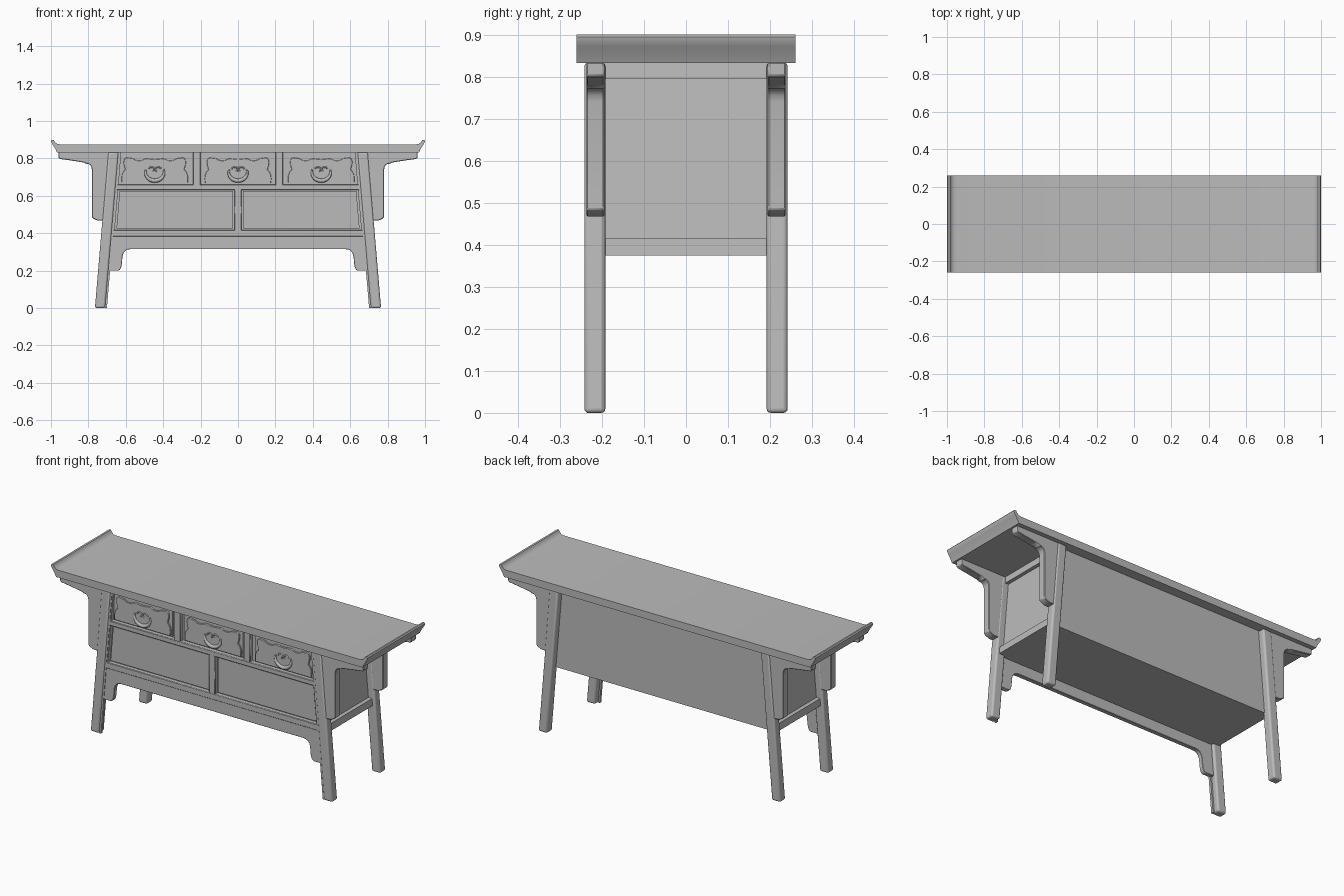
import bpy, bmesh, math

if "Cube" in bpy.data.objects:
    bpy.data.objects.remove(bpy.data.objects["Cube"])

wood = bpy.data.materials.new("grey_wood")
wood.diffuse_color = (0.5, 0.5, 0.5, 1)
wood.use_nodes = True
wood.node_tree.nodes["Principled BSDF"].inputs["Base Color"].default_value = wood.diffuse_color


def prism(name, pts, y0, y1, bevel=0.0, segs=2):
    """Extrude an x-z outline from y0 to y1."""
    bm = bmesh.new()
    face = bm.faces.new([bm.verts.new((x, y0, z)) for x, z in pts])
    ext = bmesh.ops.extrude_face_region(bm, geom=[face])
    for v in ext["geom"]:
        if isinstance(v, bmesh.types.BMVert):
            v.co.y = y1
    bmesh.ops.recalc_face_normals(bm, faces=bm.faces)
    me = bpy.data.meshes.new(name)
    bm.to_mesh(me)
    bm.free()
    me.materials.append(wood)
    ob = bpy.data.objects.new(name, me)
    bpy.context.collection.objects.link(ob)
    if bevel:
        m = ob.modifiers.new("bevel", "BEVEL")
        m.width, m.segments, m.limit_method = bevel, segs, "ANGLE"
    bpy.ops.object.select_all(action="DESELECT")
    ob.select_set(True)
    bpy.context.view_layer.objects.active = ob
    bpy.ops.object.shade_smooth_by_angle(angle=math.radians(35))
    return ob


def flip(pts, s):
    return [(s * x, z) for x, z in pts]


def lean(x0, z):
    """Splay of the legs: x moves inward with height."""
    return x0 - 0.085 * z


def leaning(x0, x1, z0, z1):
    return [(lean(x0, z0), z0), (lean(x1, z0), z0), (lean(x1, z1), z1), (lean(x0, z1), z1)]


def curve(p0, p1, p2, n=6):
    return [tuple((1 - t) ** 2 * a + 2 * t * (1 - t) * b + t * t * c
                  for a, b, c in zip(p0, p1, p2)) for t in [i / n for i in range(n + 1)]]


def tube(name, pts, r, y):
    """Small round moulding following an x-z path."""
    cu = bpy.data.curves.new(name, "CURVE")
    cu.dimensions, cu.bevel_depth, cu.bevel_resolution, cu.use_fill_caps = "3D", 1.0, 2, True
    sp = cu.splines.new("POLY")
    sp.points.add(len(pts) - 1)
    for p, (x, z, k) in zip(sp.points, pts):
        p.co, p.radius = (x, y, z, 1), r * k
    cu.materials.append(wood)
    ob = bpy.data.objects.new(name, cu)
    bpy.context.collection.objects.link(ob)


# Top board with upturned ends
end = [(0.968, 0.833), (0.976, 0.85), (0.99, 0.872), (0.998, 0.885), (1.0, 0.894),
       (0.995, 0.9), (0.985, 0.899), (0.979, 0.888), (0.968, 0.878), (0.95, 0.875)]
prism("table_top", end + flip(end[::-1], -1), -0.26, 0.26)

# Carcass: leaning box behind the front frame
prism("cabinet_body", [(-lean(0.725, 0.375), 0.375), (lean(0.725, 0.375), 0.375),
                       (lean(0.725, 0.833), 0.833), (-lean(0.725, 0.833), 0.833)], -0.212, 0.205)

# Bracket outline on the outer side of each leg
bracket = ([(0.66, 0.834), (0.96, 0.834), (0.96, 0.803)]
           + curve((0.95, 0.797), (0.86, 0.785), (0.82, 0.777), 4)
           + curve((0.815, 0.772), (0.784, 0.775), (0.781, 0.74), 4)
           + [(0.781, 0.50)] + curve((0.781, 0.485), (0.768, 0.472), (0.745, 0.467), 4)
           + [(0.70, 0.467)])

for s in (-1, 1):
    side = "left" if s < 0 else "right"
    for f in (-1, 1):
        end_name = ("front_" if f < 0 else "back_") + side
        prism("leg_" + end_name, flip(leaning(0.71, 0.765, 0, 0.834), s),
              f * 0.192, f * 0.242, 0.01, 3)
        prism("bracket_" + end_name, flip(bracket, s), f * 0.194, f * 0.237, 0.003, 1)
    # Side rails between the legs
    prism("side_bottom_rail_" + side, flip(leaning(0.70, 0.748, 0.375, 0.415), s), -0.195, 0.195)
    prism("side_top_rail_" + side, flip(leaning(0.70, 0.745, 0.795, 0.834), s), -0.195, 0.195)
    # Bead along the inner edge of each front leg
    prism("front_leg_bead_" + side, flip(leaning(0.701, 0.712, 0, 0.834), s), -0.236, -0.222)

# Front frame rails and dividers
for name, z0, z1 in (("middle_rail", 0.632, 0.66), ("bottom_rail", 0.383, 0.418)):
    w0, w1 = lean(0.715, z0), lean(0.715, z1)
    prism(name, [(-w0, z0), (w0, z0), (w1, z1), (-w1, z1)], -0.236, -0.205, 0.003, 1)
for s in (-1, 1):
    prism("drawer_divider", flip([(0.2, 0.65), (0.24, 0.65), (0.24, 0.834), (0.2, 0.834)], s),
          -0.235, -0.205, 0.003, 1)
    prism("front_stile", flip(leaning(0.695, 0.715, 0.38, 0.834), s), -0.233, -0.205)
prism("door_divider", [(-0.02, 0.41), (0.02, 0.41), (0.02, 0.64), (-0.02, 0.64)],
      -0.235, -0.205, 0.003, 1)

# Door panels set back inside the frame
for s in (-1, 1):
    prism("door_panel", flip([(0.028, 0.426), (lean(0.686, 0.426), 0.426),
                              (lean(0.686, 0.625), 0.625), (0.028, 0.625)], s), -0.222, -0.205)

# Apron under the cabinet with drop ends
half = ([(0.0, 0.385), (lean(0.715, 0.385), 0.385), (lean(0.715, 0.2), 0.2), (0.64, 0.2)]
        + curve((0.632, 0.205), (0.622, 0.215), (0.62, 0.25), 4)
        + curve((0.617, 0.28), (0.61, 0.315), (0.575, 0.315), 4))
prism("apron", half + flip(half[:0:-1], -1), -0.233, -0.208, 0.002, 1)

# Carved drawer plates with scalloped top and curled pulls
for i, cx in enumerate((-0.445, 0, 0.445)):
    prism("drawer_front", [(cx - 0.185, 0.666), (cx + 0.185, 0.666),
                           (cx + 0.185, 0.83), (cx - 0.185, 0.83)], -0.219, -0.205)
    arc = [(0.0, 0.795), (0.05, 0.80)] + curve((0.07, 0.79), (0.1, 0.785), (0.115, 0.80), 4)
    arc += curve((0.15, 0.805), (0.172, 0.80), (0.165, 0.765), 4)
    arc += curve((0.158, 0.74), (0.185, 0.72), (0.176, 0.668), 4)
    shape = arc + flip(arc[:0:-1], -1)
    prism("drawer_plate", [(cx + x, z) for x, z in shape], -0.227, -0.215, 0.002, 1)
    crescent = []
    for k in range(17):
        a = math.radians(160 + 220 * k / 16)
        crescent.append((cx + 0.05 * math.cos(a), 0.726 + 0.045 * math.sin(a),
                         0.35 + 0.65 * math.sin(math.pi * k / 16)))
    tube("drawer_pull", crescent, 0.011, -0.227)
    for s in (-1, 1):
        curl = [(cx + s * (0.018 + 0.016 * math.cos(0.6 * k)), 0.742 + 0.012 * math.sin(0.6 * k), 1)
                for k in range(8)]
        tube("drawer_curl", curl, 0.004, -0.227)
